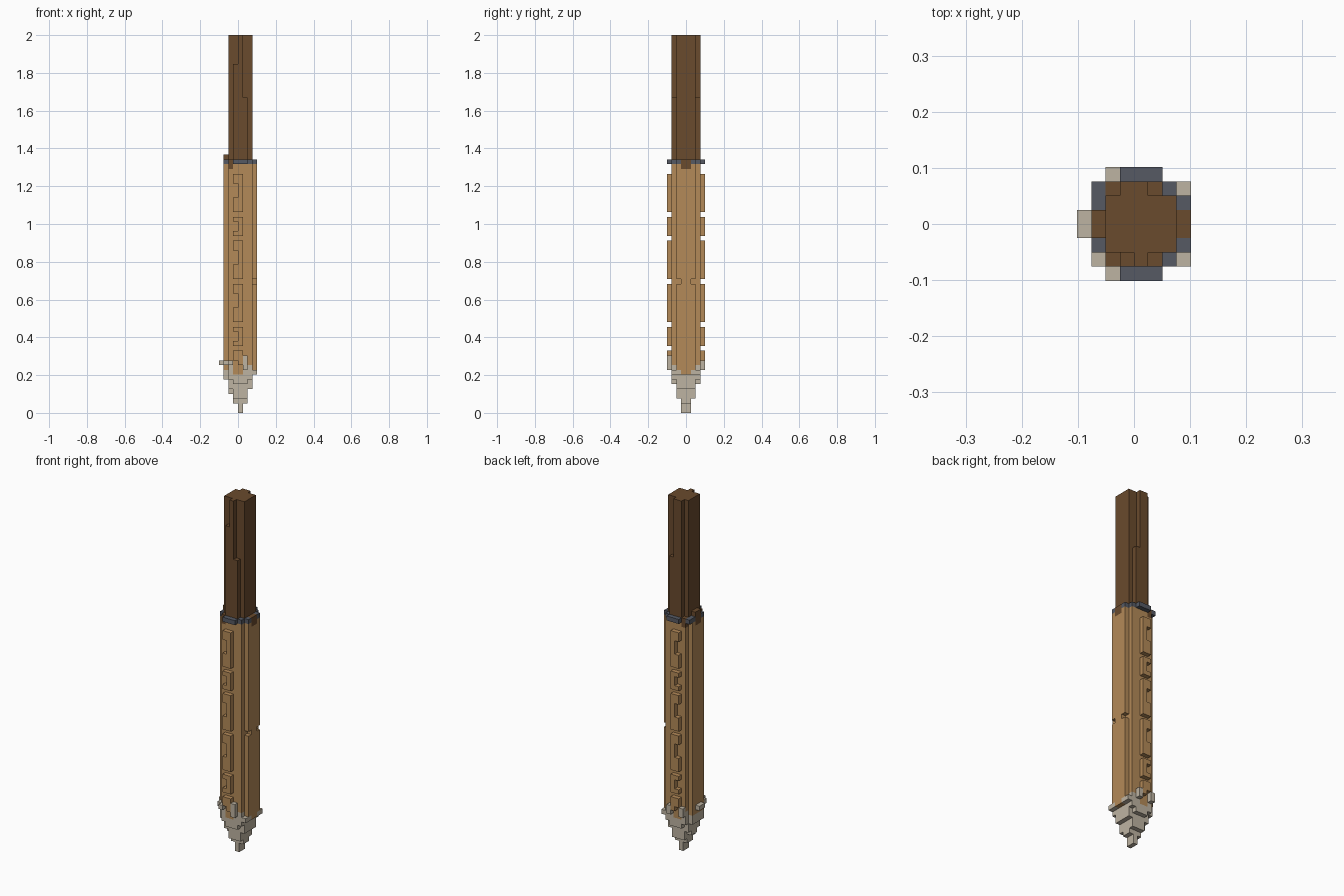
import bpy
import bmesh
from mathutils import Vector

UNIT = 2 / 79          # edge length of one block
cells = {}             # block position -> part name

if "Cube" in bpy.data.objects:
    bpy.data.objects.remove(bpy.data.objects["Cube"], do_unlink=True)


def fill(part, x, y, z, both=False):
    """Fill a range of blocks with a part (None carves); both mirrors it front to back."""
    for i in range(*x):
        for j in range(*y):
            for k in range(*z):
                for jj in ((j, -1 - j) if both else (j,)):
                    if part:
                        cells[i, jj, k] = part
                    else:
                        cells.pop((i, jj, k), None)


def make_material(name, color):
    mat = bpy.data.materials.new(name)
    mat.use_nodes = True
    mat.diffuse_color = (*color, 1)
    mat.node_tree.nodes["Principled BSDF"].inputs["Base Color"].default_value = (*color, 1)
    return mat


def build_part(name, mat):
    """Make one object from the exposed sides of a part's blocks."""
    bm = bmesh.new()
    for cell, part in cells.items():
        if part != name:
            continue
        center = Vector(cell) + Vector((.5, .5, .5))
        for axis in range(3):
            for sign in (-1, 1):
                n = Vector((0, 0, 0))
                n[axis] = sign
                if tuple(int(c + d) for c, d in zip(cell, n)) in cells:
                    continue
                u = Vector((n.y, n.z, n.x))
                v = n.cross(u)
                corners = (-u - v, u - v, u + v, v - u)
                bm.faces.new([bm.verts.new((center + (n + c) / 2) * UNIT) for c in corners])
    bmesh.ops.remove_doubles(bm, verts=bm.verts, dist=UNIT / 10)
    bmesh.ops.dissolve_limit(bm, angle_limit=.01, verts=bm.verts, edges=bm.edges)
    mesh = bpy.data.meshes.new(name)
    bm.to_mesh(mesh)
    bm.free()
    mesh.materials.append(mat)
    bpy.context.collection.objects.link(bpy.data.objects.new(name, mesh))


# Stepped point
fill("tip", (0, 1), (-1, 1), (0, 9))
fill("tip", (-1, 2), (-1, 1), (2, 9))
fill("tip", (-1, 2), (-2, 2), (3, 9))
fill("tip", (-2, 2), (-1, 1), (4, 9))
fill("tip", (-2, 3), (-2, 2), (5, 9))
fill("tip", (-1, 2), (-3, 3), (6, 9))
fill("tip", (-2, 3), (-3, 3), (7, 9))
fill("tip", (-3, -2), (-2, 2), (7, 9))
fill("tip", (3, 4), (-3, 3), (8, 9))

# Long body with its side ribs and lower tongues
fill("body", (-2, 3), (-3, 3), (9, 52))
fill("body", (-3, 4), (-2, 2), (9, 52))
fill("body", (-1, 1), (-3, -2), (8, 9), both=True)
fill("body", (3, 4), (-1, 1), (8, 9))
fill(None, (3, 4), (1, 2), (27, 28), both=True)

# Raised, notched panels on the front and back
for low, high in ((10, 13), (14, 18), (19, 27), (28, 36), (37, 41), (42, 50)):
    fill("body", (-1, 1), (-4, -3), (low, high), both=True)
    middle = (low + high) // 2
    fill(None, (-1, 0), (-4, -3), (middle - 1, middle + (high - low) // 4), both=True)

# Chips of the point climbing the body
fill("tip", (1, 2), (-4, -3), (9, 12))
fill("tip", (1, 2), (3, 4), (9, 11))
fill("tip", (-2, -1), (-4, -3), (10, 11))
fill("tip", (-2, -1), (3, 4), (9, 11))
fill("tip", (-2, -1), (-3, -2), (9, 10), both=True)
fill("tip", (2, 3), (-3, -2), (9, 10), both=True)
fill("tip", (-4, -3), (-1, 1), (10, 11))
fill("tip", (-3, -2), (-3, -2), (10, 11))

# Collar
fill("collar", (-1, 2), (-4, 4), (52, 53))
fill("collar", (-2, 3), (-3, 3), (52, 53))
fill("collar", (-3, 4), (-2, 2), (52, 53))
fill("collar", (-3, -2), (2, 3), (52, 53))

# Shaft, its front and back ridges, and the lugs that hold the collar
fill("shaft", (-2, 3), (-2, 2), (50, 79))
fill("shaft", (-1, 1), (-3, -2), (52, 79), both=True)
fill("shaft", (1, 2), (-3, -2), (52, 66), both=True)
fill(None, (-1, 0), (-3, -2), (73, 79))
fill("shaft", (-3, -2), (-1, 1), (51, 54))
fill("shaft", (3, 4), (-1, 1), (51, 53))
fill("shaft", (-2, -1), (-3, -2), (51, 53), both=True)

build_part("tip", make_material("pale bone", (.515, .456, .361)))
build_part("body", make_material("light wood", (.456, .254, .098)))
build_part("collar", make_material("dark steel", (.093, .102, .127)))
build_part("shaft", make_material("dark wood", (.144, .069, .026)))
